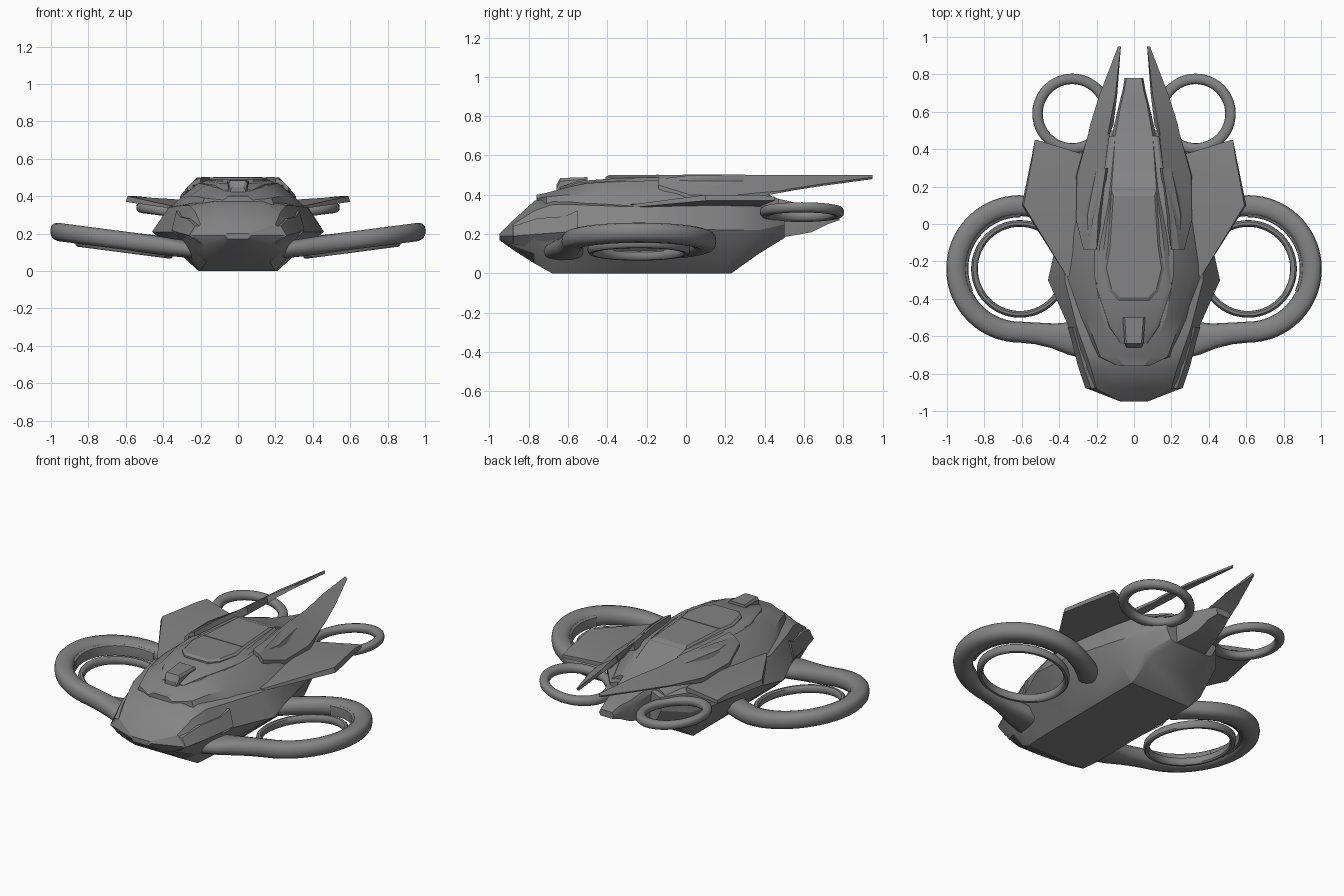
import bpy, bmesh, math
from mathutils import Vector

if "Cube" in bpy.data.objects:
    bpy.data.objects.remove(bpy.data.objects["Cube"])

grey = bpy.data.materials.new("hull grey")
grey.use_nodes = True
grey.diffuse_color = (.23, .23, .23, 1)
grey.node_tree.nodes["Principled BSDF"].inputs["Base Color"].default_value = (.23, .23, .23, 1)


def finish(name, bm, mirror=False, smooth=32):
    """Turn a bmesh into a shaded object, mirrored across x if asked."""
    bmesh.ops.recalc_face_normals(bm, faces=bm.faces)
    mesh = bpy.data.meshes.new(name)
    bm.to_mesh(mesh)
    bm.free()
    mesh.shade_smooth()
    mesh.set_sharp_from_angle(angle=math.radians(smooth))
    mesh.materials.append(grey)
    obj = bpy.data.objects.new(name, mesh)
    bpy.context.collection.objects.link(obj)
    if mirror:
        obj.modifiers.new("mirror", "MIRROR").use_clip = False
    return obj


def skin(name, rings, mirror=False, smooth=32, closed=False):
    """Bridge matching loops of points, capping the ends."""
    bm = bmesh.new()
    loops = [[bm.verts.new(p) for p in ring] for ring in rings]
    pairs = list(zip(loops, loops[1:]))
    if closed:
        pairs.append((loops[-1], loops[0]))
    for a, b in pairs:
        for i in range(len(a)):
            j = (i + 1) % len(a)
            bm.faces.new((a[i], a[j], b[j], b[i]))
    if not closed:
        bm.faces.new(loops[0])
        bm.faces.new(loops[-1])
    return finish(name, bm, mirror, smooth)


def loft(name, stations, whole=True, smooth=24):
    """Stations of (y, section) in hundredths; whole sections are mirrored halves."""
    rings = []
    for y, section in stations:
        loop = list(section)
        if whole:
            loop += [(-x, z) for x, z in reversed(section)]
        rings.append([Vector((x, y, z)) / 100 for x, z in loop])
    return skin(name, rings, not whole, smooth)


def slab(name, half, low, high, inset, lift):
    """Symmetric plate from a half outline, with a chamfered upper rim."""
    outline = half + [(-x, y) for x, y in reversed(half)]
    mid = sum(y for x, y in outline) / len(outline)
    rings = []
    for shrink, z in ((1, low), (1, high), (1 - inset, high + lift)):
        rings.append([Vector((x * shrink, mid + (y - mid) * shrink, z)) / 100
                      for x, y in outline])
    return skin(name, rings, smooth=15)


def tube(name, path, slope, closed=False, sides=14, power=.8):
    """Sweep a rounded section along (x, y, z, half_width, half_height)."""
    rings = []
    n = len(path)
    for i, (x, y, z, w, h) in enumerate(path):
        a = path[(i - 1) % n if closed else max(i - 1, 0)]
        b = path[(i + 1) % n if closed else min(i + 1, n - 1)]
        t = Vector((b[0] - a[0], b[1] - a[1], 0)).normalized()
        side = Vector((t.y, -t.x, slope * t.y))
        ring = []
        for k in range(sides):
            u = math.tau * k / sides
            c, s = math.cos(u), math.sin(u)
            c = math.copysign(abs(c) ** power, c)
            s = math.copysign(abs(s) ** power, s)
            ring.append(Vector((x, y, z)) + side * w * c + Vector((0, 0, h * s)))
        rings.append(ring)
    return skin(name, rings, True, 40, closed)


def circle(cx, cy, cz, radius, start, end, count, slope, w, h):
    points = []
    for i in range(count):
        u = math.radians(start + (end - start) * i / count)
        dx = radius * math.cos(u)
        points.append((cx + dx, cy + radius * math.sin(u), cz + slope * dx, w, h))
    return points


# Main hull: belly, chine, widest edge, shoulder and deck edge at each station
loft("hull", [
    (-95, [(5, 17), (6, 18), (7, 19), (6, 20), (5, 20)]),
    (-88, [(8, 12), (18, 14), (25, 19), (20, 25), (11, 27)]),
    (-77, [(17, 5), (24, 10), (29, 20), (23, 32), (12, 37)]),
    (-68, [(20, 0), (26, 9), (31, 21), (26, 35), (14, 38)]),
    (-57, [(21, 0), (28, 9), (34, 21), (30, 35), (18, 38)]),
    (-30, [(21, 0), (31, 9), (46, 21), (37, 34), (20, 38)]),
    (-12, [(21, 0), (31, 9), (42, 23), (37, 35), (20, 38)]),
    (23, [(21, 0), (29, 9), (34, 22), (31, 35), (20, 37)]),
    (37, [(20, 10), (24, 12), (29, 22), (28, 34), (18, 36)]),
    (50, [(12, 18), (15, 19), (18, 25), (17, 33), (12, 35)])])

# Raised upper shell carrying the canopy
loft("upper_shell", [
    (-76, [(7, 33), (8, 38), (5, 40)]),
    (-71, [(20, 33), (18, 39), (9, 41)]),
    (-60, [(25, 34), (22, 40), (13, 44)]),
    (-50, [(29, 34), (26, 40), (17, 46)]),
    (-28, [(36, 34), (31, 39), (21, 47)]),
    (-5, [(34, 34), (30, 40), (21, 47.5)]),
    (20, [(31, 34), (28, 39), (16, 47.5)]),
    (47, [(19, 33), (17, 35), (12, 38)])])

# Collar, canopy and small front housing
loft("canopy_collar", [
    (-64, [(8, 40), (7, 43), (5, 44)]),
    (-55, [(14, 42), (13, 46), (10, 47)]),
    (-34, [(21, 43), (20, 47), (17, 48.5)]),
    (-12, [(20, 43), (19, 47), (16, 49)]),
    (19, [(14, 43), (13, 47), (12, 49)])])
canopy_half = [(8, -41), (13, -36), (16, -24), (14, -12), (12, 18)]
slab("canopy_glass", canopy_half, 46, 49, .08, 1)
loft("sensor_housing", [
    (-66, [(4, 40), (4, 43), (3, 45)]),
    (-64, [(5, 40), (5, 47), (4, 48.5)]),
    (-50, [(6, 40), (6, 48), (5, 49)])])
loft("canopy_rib", [
    (-15, [(13, 49), (13, 50.3)]),
    (-14, [(13, 49), (13, 50.3)])])

# Tail boom
loft("tail_boom", [
    (19, [(13, 30), (14, 46), (12, 49)]),
    (47, [(11, 18), (12, 35), (10, 38)]),
    (64, [(7, 21), (8, 31), (7, 34)]),
    (72, [(6, 25), (6, 30), (5, 33)]),
    (78, [(4, 27), (5, 29), (4, 31)])])

# Cheek armour on the nose sides
loft("cheek_plate", [
    (-88, [(20, 15), (26, 19), (23, 24), (20, 24)]),
    (-76, [(24, 12), (30, 20), (27, 28), (24, 28)]),
    (-62, [(27, 12), (33.5, 21), (31, 29), (28, 29)]),
    (-55, [(30, 20), (35.5, 22), (33, 32), (30, 32)])], False)

# Rear wing plates
loft("rear_wing", [
    (-28, [(32, 33), (36, 33.5), (36, 35), (32, 36)]),
    (10, [(28, 34), (60, 37), (59, 40), (28, 38)]),
    (37, [(26, 34), (54.5, 37), (54, 40), (26, 37)]),
    (45, [(52, 37), (53, 37), (53, 39), (52, 39)])], False)

# Long swept tail fins with shoulder panels
loft("tail_fin", [
    (-14, [(24, 43), (27, 43), (27, 45), (24, 48)]),
    (2, [(25, 38), (31, 37), (31, 40), (22, 50)]),
    (26, [(24, 38), (31, 37), (30.5, 40), (16, 50)]),
    (48, [(13, 46), (24, 41), (24.5, 42), (14, 50)]),
    (53, [(11, 48), (23, 42), (23.5, 43), (13, 50)]),
    (69, [(9, 48.5), (18, 44.5), (18.5, 45.5), (10, 50)]),
    (95, [(7, 48), (8, 48), (8.5, 49), (7, 50)])], False)
loft("shoulder_panel", [
    (-14, [(20, 46), (25, 46), (24, 48), (20, 50)]),
    (4, [(17, 46), (27, 42), (25, 47), (19, 50.3)]),
    (30, [(14, 46), (21, 44), (20, 47), (15, 50.3)])], False)

# Front rotor guards: an arm leaving the nose, curling round each rotor to the hull
lean = .13
arm = [(.22, -.62, .11, .11, .045), (.34, -.612, .125, .088, .048),
       (.43, -.598, .138, .067, .05), (.52, -.585, .15, .058, .05)]
arm += circle(.61, -.24, .163, .338, -90, 115, 40, lean, .056, .05)
arm += [(.42, .045, .14, .058, .05), (.36, .01, .135, .062, .05),
        (.3, -.03, .13, .07, .05)]
tube("rotor_guard", arm, lean)

# Stepped lip inside each guard
lip = circle(.61, -.24, .16, .29, -25, 95, 28, lean, .014, .035)
tube("guard_lip", lip, lean, sides=8, power=.5)

# Thin inner rotor rings and the rear rings
tube("rotor_ring", circle(.61, -.24, .122, .243, 0, 360, 56, lean, .018, .025),
     lean, True, 10)
tube("rear_ring", circle(.33, .59, .312, .186, 0, 360, 48, lean, .028, .026),
     lean, True, 12)
